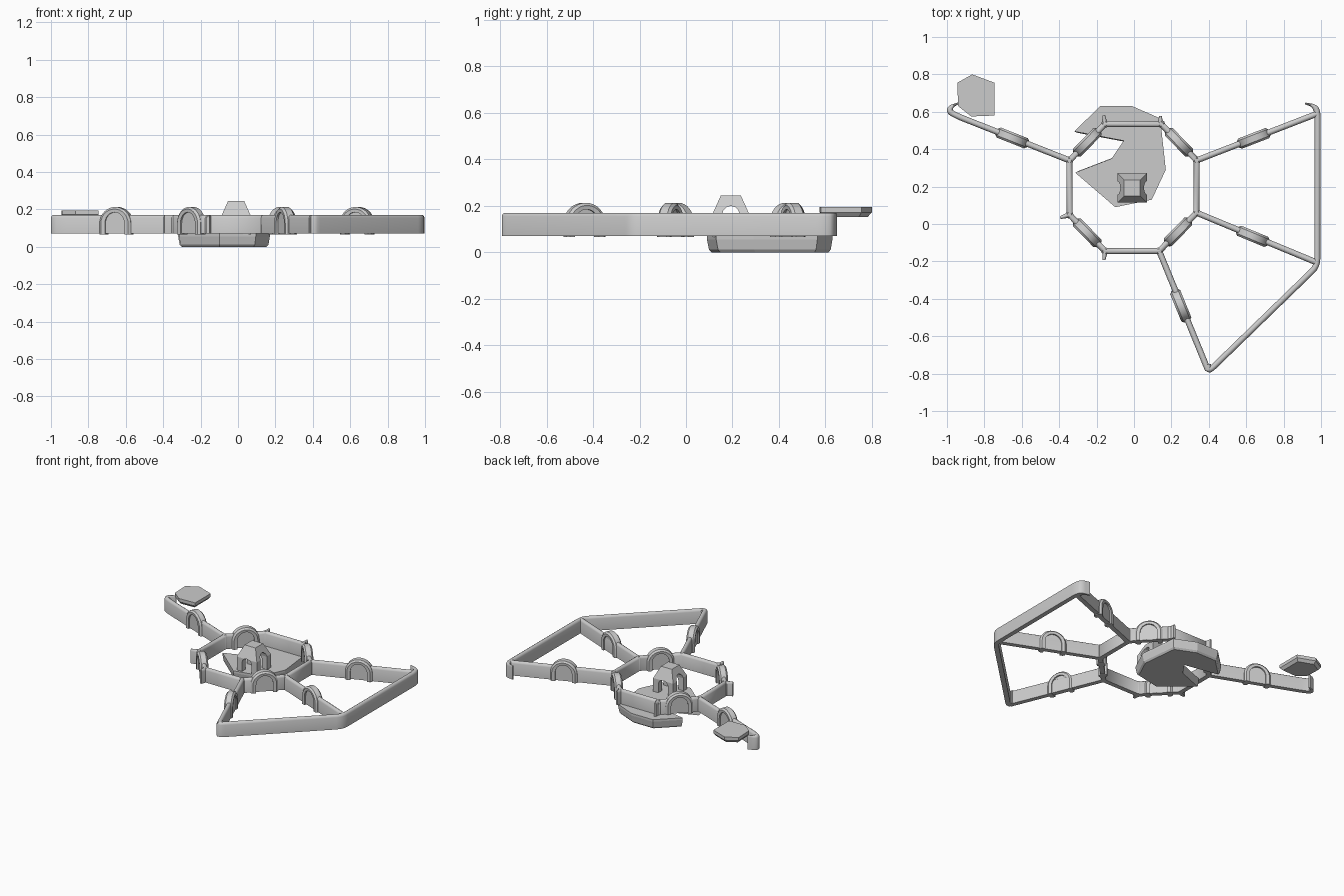
import bpy, bmesh, math
from mathutils import Vector

if "Cube" in bpy.data.objects:
    bpy.data.objects.remove(bpy.data.objects["Cube"])

stone = bpy.data.materials.new("grey stone")
stone.diffuse_color = (0.6, 0.6, 0.6, 1)
stone.use_nodes = True
stone.node_tree.nodes["Principled BSDF"].inputs["Base Color"].default_value = stone.diffuse_color


def make(name, verts, faces, smooth=None):
    me = bpy.data.meshes.new(name)
    me.from_pydata(verts, [], faces)
    bm = bmesh.new()
    bm.from_mesh(me)
    bmesh.ops.recalc_face_normals(bm, faces=bm.faces)
    bm.to_mesh(me)
    bm.free()
    me.materials.append(stone)
    ob = bpy.data.objects.new(name, me)
    bpy.context.collection.objects.link(ob)
    if smooth:
        bpy.ops.object.select_all(action='DESELECT')
        ob.select_set(True)
        bpy.context.view_layer.objects.active = ob
        bpy.ops.object.shade_smooth_by_angle(angle=math.radians(smooth))
    return ob


def loft(name, rings, closed=False, smooth=None):
    """Skin a list of equal-length rings; cap the ends unless closed."""
    n, m = len(rings[0]), len(rings)
    faces = []
    for i in range(m if closed else m - 1):
        a, b = i * n, (i + 1) % m * n
        faces += [(a + k, a + (k + 1) % n, b + (k + 1) % n, b + k) for k in range(n)]
    if not closed:
        faces += [tuple(range(n)), tuple(range((m - 1) * n, m * n))]
    return make(name, [p for r in rings for p in r], faces, smooth)


def rounded(pts, r):
    """Round the inner corners of a 2D polyline."""
    pts = [Vector(p) for p in pts]
    out = [pts[0]]
    for a, b, c in zip(pts, pts[1:], pts[2:]):
        ra = min(r, (a - b).length * 0.45)
        rc = min(r, (c - b).length * 0.45)
        p, q = b + (a - b).normalized() * ra, b + (c - b).normalized() * rc
        for t in (0, 0.25, 0.5, 0.75, 1):
            out.append(p * (1 - t) ** 2 + b * 2 * t * (1 - t) + q * t * t)
    return out + [pts[-1]]


def wall(name, pts, closed=False, w=0.016, tip=1.0, tips=0):
    """Wall with softened top following a path; the last points may taper."""
    pts = [Vector(p) for p in pts]
    m = len(pts)
    rings = []
    for i, p in enumerate(pts):
        a = pts[i - 1] if (i or closed) else None
        b = pts[(i + 1) % m] if (i < m - 1 or closed) else None
        d1 = (p - a).normalized() if a is not None else (b - p).normalized()
        d2 = (b - p).normalized() if b is not None else d1
        t = (d1 + d2).normalized()
        n = Vector((-t.y, t.x)) / max(0.6, t.dot(d1))
        ww = w
        if tips and i >= m - tips:
            ww = w * (1 + (tip - 1) * (i - (m - tips) + 1) / tips)
        sec = ((-1, .07), (-1, .155), (-.75, .165), (-.3, .17),
               (.3, .17), (.75, .165), (1, .155), (1, .07))
        rings.append([(*(p + n * ww * s), z) for s, z in sec])
    return loft(name, rings, closed, 50)


# octagonal inner wall
octagon = [(-.155, .535), (.145, .535), (.335, .34), (.335, .06),
           (.135, -.145), (-.155, -.145), (-.345, .05), (-.345, .34)]
wall("octagon_wall", octagon, closed=True)

# short spurs on the free corners
for i, (s, e) in enumerate([((-.155, .53), (-.162, .582)), ((.14, .53), (.142, .578)),
                            ((-.345, .05), (-.395, .033)), ((-.155, -.145), (-.16, -.192))]):
    wall(f"corner_spur_{i}", [s, Vector(s).lerp(Vector(e), .5), e], tip=.45, tips=2)

# posts on the octagon corners
for i, (x, y) in enumerate(octagon):
    rings = [[(x + r * math.cos(a * math.pi / 5), y + r * math.sin(a * math.pi / 5), z)
              for a in range(10)] for z, r in ((.07, .021), (.155, .021), (.17, .012))]
    loft(f"corner_post_{i}", rings, smooth=50)

# radial walls
spokes = [((.335, .34), (.98, .59)), ((.335, .06), (.975, -.205)), ((.135, -.145), (.395, -.78))]
for i, s in enumerate(spokes):
    wall(f"radial_wall_{i}", s)
wall("hooked_wall", rounded([(-.345, .34), (-.94, .575), (-.988, .6), (-.978, .628), (-.94, .645)], .03),
     tip=.3, tips=5)

# outer wall with its hooked end
wall("outer_wall", rounded([(.395, -.75), (.40, -.788), (.98, -.225), (.982, .60),
                            (.962, .632), (.915, .645)], .04), tip=.3, tips=5)


# arched gate straddling a wall
def gate(name, c, d):
    d = Vector(d).normalized()
    n = Vector((-d.y, d.x))
    c = Vector(c)

    def at(u, v, z):
        return (*(c + d * u + n * v), z)
    path = [(0.0, None)] + [(math.pi * i / 16, 1) for i in range(17)] + [(math.pi, None)]
    rings = []
    for a, arc in path:
        co, si = math.cos(a), math.sin(a)

        def pt(r, h, v):
            return at(r * co, v, .125 + h * si if arc else .066)
        rings.append([pt(.056, .06, -.027), pt(.078, .077, -.029), pt(.09, .088, -.018),
                      pt(.09, .088, .018), pt(.078, .077, .029), pt(.056, .06, .027)])
    loft(name + "_arch", rings, smooth=40)
    # door panel filling the arch
    prof = [(.058, .072)] + [(.058 * math.cos(math.pi * i / 12), .125 + .062 * math.sin(math.pi * i / 12))
                             for i in range(13)] + [(-.058, .072)]
    loft(name + "_panel", [[at(u, v, z) for u, z in prof] for v in (-.0165, .0165)])


for i, (k, j) in enumerate([(1, 2), (3, 4), (5, 6), (7, 0)]):
    a, b = Vector(octagon[k]), Vector(octagon[j])
    gate(f"inner_gate_{i}", (a + b) / 2, b - a)
for i, (c, s) in enumerate([((.64, .458), spokes[0]), ((.635, -.066), spokes[1]),
                            ((.25, -.437), spokes[2]), ((-.65, .46), ((-.345, .34), (-.94, .575)))]):
    gate(f"outer_gate_{i}", c, Vector(s[1]) - Vector(s[0]))


# faceted slabs: crescent rock and hexagonal pad
def slab(name, pts, levels):
    c = sum((Vector(p) for p in pts), Vector((0, 0))) / len(pts)
    loft(name, [[(*(c + (Vector(p) - c) * s), z) for p in pts] for z, s in levels])


slab("crescent_rock", [(-.18, .63), (-.01, .63), (.14, .565), (.17, .29), (.095, .13), (-.1, .09),
                       (-.315, .275), (-.12, .35), (-.055, .445), (-.32, .495)],
     ((0, .93), (.012, .97), (.055, 1), (.07, 1)))
slab("hexagon_pad", [(-.865, .80), (-.745, .755), (-.745, .58), (-.87, .575), (-.94, .63), (-.945, .755)],
     ((.153, .85), (.172, 1), (.195, 1)))

# central four-legged tower
cx, cy = -.01, .193
sq = ((-1, -1), (1, -1), (1, 1), (-1, 1))
tower = loft("central_tower", [[(cx + x * s, cy + y * s, z) for x, y in sq]
                               for z, s in ((.066, .079), (.165, .079), (.245, .043))])
cutters = []
for axis, w, spring, h in (("x", .038, .16, .04), ("y", .038, .135, .032)):
    prof = [(w, .03)] + [(w * math.cos(math.pi * i / 6), spring + h * math.sin(math.pi * i / 6))
                         for i in range(7)] + [(-w, .03)]
    cut = loft("tower_cutter_" + axis,
               [[(cx + (t if axis == "x" else u), cy + (u if axis == "x" else t), z) for u, z in prof]
                for t in (-.2, .2)])
    cut.hide_render = True
    mod = tower.modifiers.new("opening_" + axis, 'BOOLEAN')
    mod.operation, mod.solver, mod.object = 'DIFFERENCE', 'EXACT', cut
    cutters.append(cut)

# apply the openings and drop the cutters
deps = bpy.context.evaluated_depsgraph_get()
cut_mesh = bpy.data.meshes.new_from_object(tower.evaluated_get(deps))
tower.modifiers.clear()
tower.data = cut_mesh
for cut in cutters:
    bpy.data.objects.remove(cut)
